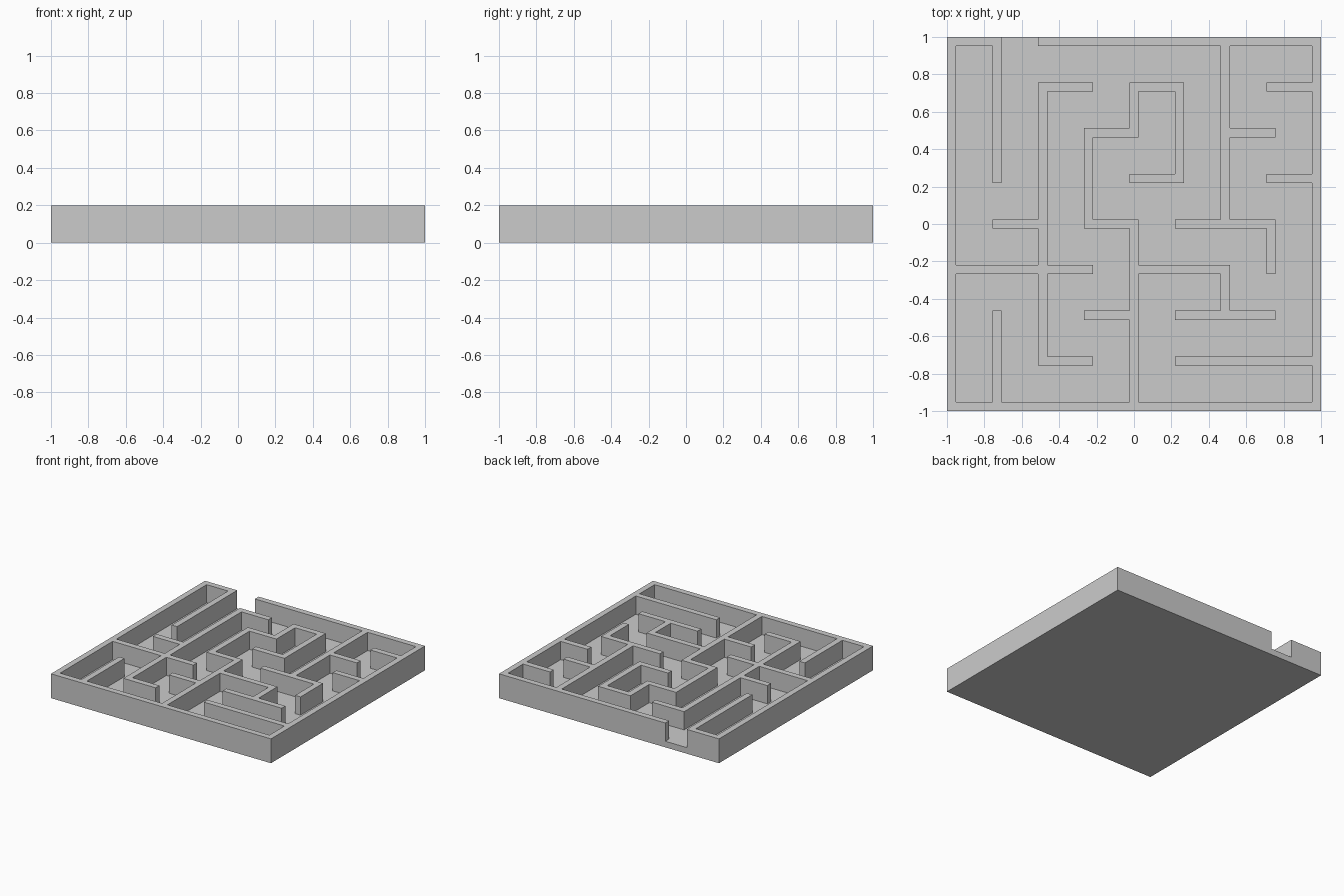
import bpy
import bmesh

cube = bpy.data.objects.get("Cube")
if cube:
    bpy.data.objects.remove(cube, do_unlink=True)

CELLS = 8
WALL = 2 / 41          # wall thickness
PITCH = 5 * WALL       # spacing of wall centre lines
FLOOR, TOP = 0.05, 0.2

# Wall runs as polylines of lattice nodes, written column then row
RUNS = [
    "28 88 80 00 08 18 15",      # rim, open at the back, with entry wall
    "37 27 21 31", "14 24", "03 33", "10 12",
    "40 44 34 36 46 47 57 55 45", "32 42",
    "43 63 62", "52 72", "51 81",
    "68 64", "54 74 73", "66 76", "77 87", "75 85",
]


def wall_bands():
    """Bands of the fine grid covered by walls (even index = wall line)."""
    bands = set()
    for run in RUNS:
        nodes = [(2 * int(n[0]), 2 * int(n[1])) for n in run.split()]
        for (xa, ya), (xb, yb) in zip(nodes, nodes[1:]):
            for i in range(min(xa, xb), max(xa, xb) + 1):
                for j in range(min(ya, yb), max(ya, yb) + 1):
                    bands.add((i, j))
    return bands


def raise_faces(bm, faces, height):
    """Extrude faces upward and return the new top faces."""
    result = bmesh.ops.extrude_face_region(bm, geom=faces)["geom"]
    verts = [g for g in result if isinstance(g, bmesh.types.BMVert)]
    bmesh.ops.translate(bm, vec=(0, 0, height), verts=verts)
    return [g for g in result if isinstance(g, bmesh.types.BMFace)]


# Grid lines on both sides of every wall line
lines = [-1 + k * PITCH + side for k in range(CELLS + 1) for side in (0, WALL)]


def band_of(value):
    return sum(value > line for line in lines) - 1


bm = bmesh.new()
grid = [[bm.verts.new((x, y, 0)) for y in lines] for x in lines]
for i in range(len(lines) - 1):
    for j in range(len(lines) - 1):
        bm.faces.new((grid[i][j], grid[i + 1][j],
                      grid[i + 1][j + 1], grid[i][j + 1]))

# Base slab, then the walls raised from it
floor_faces = raise_faces(bm, bm.faces[:], FLOOR)
bands = wall_bands()
walls = []
for face in floor_faces:
    centre = face.calc_center_median()
    if (band_of(centre.x), band_of(centre.y)) in bands:
        walls.append(face)
raise_faces(bm, walls, TOP - FLOOR)

# Merge flat areas into clean faces
bmesh.ops.recalc_face_normals(bm, faces=bm.faces[:])
bmesh.ops.dissolve_limit(bm, angle_limit=0.01, verts=bm.verts[:], edges=bm.edges[:])

mesh = bpy.data.meshes.new("maze_tray")
bm.to_mesh(mesh)
bm.free()
maze = bpy.data.objects.new("maze_tray", mesh)
bpy.context.collection.objects.link(maze)

# Plain grey material
grey = bpy.data.materials.new("light_grey")
grey.use_nodes = True
colour = (0.6, 0.6, 0.6, 1)
grey.diffuse_color = colour
grey.node_tree.nodes["Principled BSDF"].inputs["Base Color"].default_value = colour
mesh.materials.append(grey)
